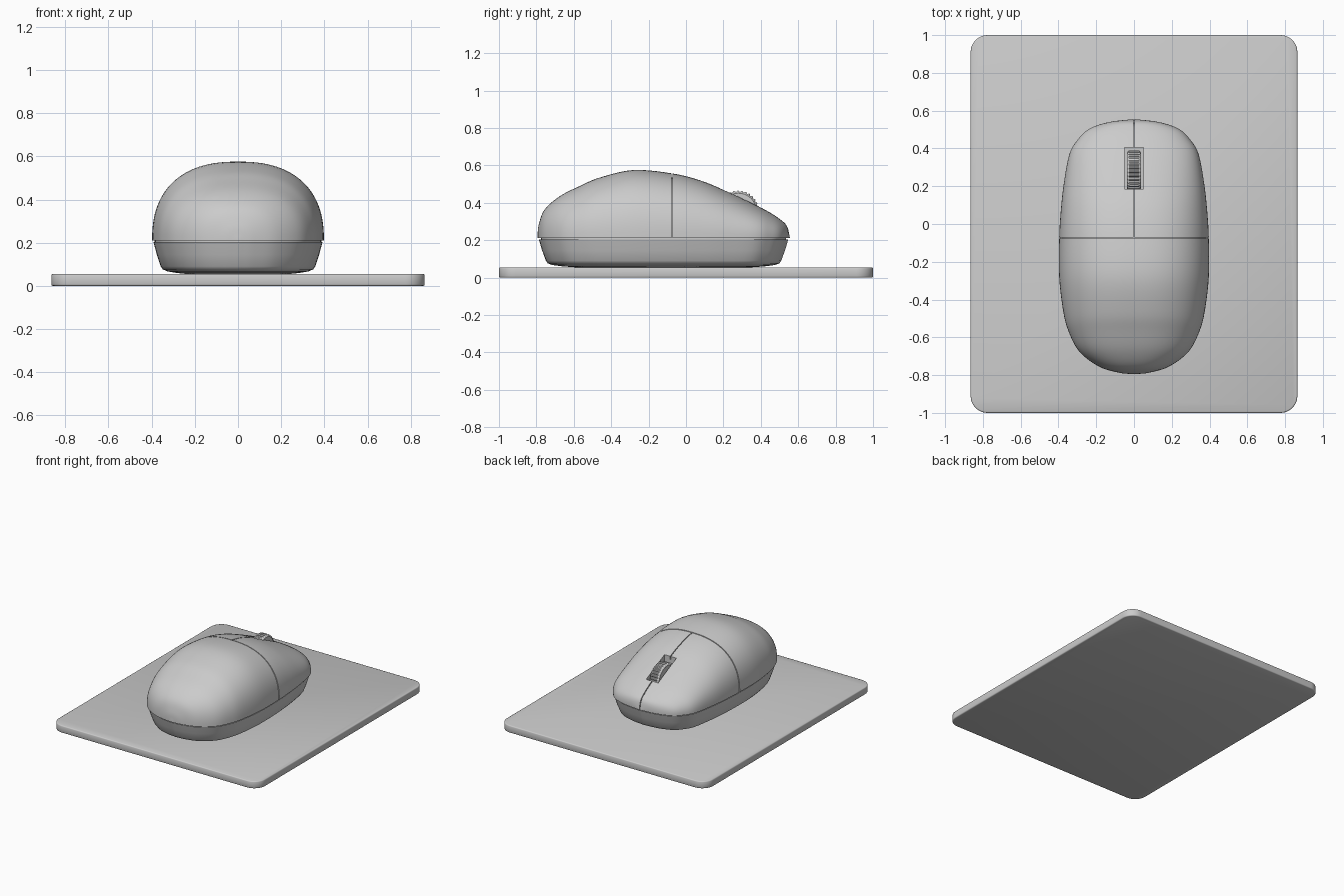
import bpy, bmesh, math
from mathutils import Vector

if "Cube" in bpy.data.objects:
    bpy.data.objects.remove(bpy.data.objects["Cube"], do_unlink=True)

grey = bpy.data.materials.new("light grey plastic")
grey.use_nodes = True
COLOUR = (0.6, 0.6, 0.6, 1)
grey.diffuse_color = COLOUR
grey.node_tree.nodes["Principled BSDF"].inputs["Base Color"].default_value = COLOUR


def make_object(name, bm):
    bmesh.ops.recalc_face_normals(bm, faces=bm.faces[:])
    mesh = bpy.data.meshes.new(name)
    bm.to_mesh(mesh)
    bm.free()
    obj = bpy.data.objects.new(name, mesh)
    bpy.context.collection.objects.link(obj)
    mesh.materials.append(grey)
    return obj


def loft(name, rings):
    """Skin a list of closed rings and cap both ends."""
    bm = bmesh.new()
    rows = [[bm.verts.new(p) for p in ring] for ring in rings]
    count = len(rows[0])
    for a, b in zip(rows, rows[1:]):
        for i in range(count):
            j = (i + 1) % count
            bm.faces.new((a[i], a[j], b[j], b[i]))
    bm.faces.new(rows[0])
    bm.faces.new(rows[-1])
    return make_object(name, bm)


def box(name, low, high):
    bm = bmesh.new()
    bmesh.ops.create_cube(bm, size=1)
    for v in bm.verts:
        v.co = [lo + (c + 0.5) * (hi - lo) for c, lo, hi in zip(v.co, low, high)]
    obj = make_object(name, bm)
    obj.hide_render = True
    return obj


def activate(obj):
    bpy.ops.object.select_all(action='DESELECT')
    obj.select_set(True)
    bpy.context.view_layer.objects.active = obj


def apply_modifier(obj, kind, **settings):
    activate(obj)
    mod = obj.modifiers.new(kind.lower(), kind)
    for key, value in settings.items():
        setattr(mod, key, value)
    bpy.ops.object.modifier_apply(modifier=mod.name)


def smooth(obj, degrees=35):
    activate(obj)
    bpy.ops.object.shade_smooth_by_angle(angle=math.radians(degrees))


# Mouse stations from back to front: y, half width, top height
STATIONS = [Vector(s) for s in (
    (-.795, .004, .216), (-.787, .08, .285), (-.755, .185, .365),
    (-.675, .29, .435), (-.567, .347, .49), (-.46, .375, .535),
    (-.28, .396, .575), (-.075, .396, .557), (.075, .387, .52),
    (.21, .372, .465), (.37, .342, .39), (.45, .295, .347),
    (.505, .235, .31), (.54, .13, .275), (.555, .004, .216))]


def spline(points, steps):
    padded = [2 * points[0] - points[1]] + points + [2 * points[-1] - points[-2]]
    out = []
    for a, b, c, d in zip(padded, padded[1:], padded[2:], padded[3:]):
        for k in range(steps):
            t = k / steps
            out.append(0.5 * (2 * b + (c - a) * t + (2 * a - 5 * b + 4 * c - d) * t * t
                              + (3 * b - a - 3 * c + d) * t ** 3))
    return out + [points[-1]]


profile = spline(STATIONS, 5)
SEAM_Z = 0.211
CENTRE_Y = -0.12


def dome_rings(scale=1.0, floor=SEAM_Z, columns=56, power=2 / 2.4):
    rings = []
    for y, w, h in profile:
        ring = []
        for i in range(columns + 1):
            t = math.pi * i / columns
            c, s = math.cos(t), max(math.sin(t), 0)
            x = math.copysign(abs(c) ** power, c) * w
            z = (h - SEAM_Z) * s ** power
            ring.append((x * scale, CENTRE_Y + (y - CENTRE_Y) * scale, floor + z * scale))
        rings.append(ring)
    return rings


# Upper shell, with an inner core that closes the seams
shell = loft("upper_shell", dome_rings())
core = loft("inner_core", dome_rings(0.97, SEAM_Z - 0.012))

# Seams between palm rest and the two buttons, and the wheel slot
cutters = [
    box("cross_seam_cutter", (-1, -.078, .1), (1, -.071, 1)),
    box("button_seam_cutter", (-.003, -.0745, .1), (.003, 1, 1)),
    box("wheel_slot_cutter", (-.05, .185, .25), (.05, .405, 1)),
]
for cutter in cutters:
    apply_modifier(shell, 'BOOLEAN', operation='DIFFERENCE', solver='EXACT', object=cutter)
apply_modifier(core, 'BOOLEAN', operation='DIFFERENCE', solver='EXACT', object=cutters[-1])
for cutter in cutters:
    bpy.data.objects.remove(cutter, do_unlink=True)
smooth(shell)
smooth(core)

# Lower base: the outline tapered down to the pad
outline = [(w, y) for y, w, h in profile] + [(-w, y) for y, w, h in reversed(profile)]
base_levels = ((.204, .985, .988), (.145, .945, .962), (.09, .90, .932),
               (.076, .875, .917), (.067, .82, .88), (.06, .72, .80), (.055, .6, .7))
base = loft("lower_base", [
    [(x * sx, CENTRE_Y + (y - CENTRE_Y) * sy, z) for x, y in outline]
    for z, sx, sy in base_levels])
smooth(base)

# Scroll wheel with ribs across its rim
TEETH, RADIUS = 32, 0.11
wheel_rings = []
for x, inset in ((-.038, .014), (-.03, .003), (-.024, 0), (.024, 0), (.03, .003), (.038, .014)):
    ring = []
    for i in range(TEETH * 4):
        r = RADIUS - inset - (0.006 if i % 4 > 1 and abs(x) < .035 else 0)
        a = math.tau * i / (TEETH * 4)
        ring.append((x, .28 + r * math.cos(a), .355 + r * math.sin(a)))
    wheel_rings.append(ring)
wheel = loft("scroll_wheel", wheel_rings)
smooth(wheel, 30)

# Mouse pad with rounded corners and softened rims
HALF_X, HALF_Y, CORNER, THICK = .865, 1.0, .09, .055


def pad_ring(z, inset):
    ring = []
    for q, (sx, sy) in enumerate(((1, 1), (-1, 1), (-1, -1), (1, -1))):
        for k in range(11):
            a = math.pi / 2 * (q + k / 10)
            r = CORNER - inset
            ring.append((sx * (HALF_X - CORNER) + r * math.cos(a),
                         sy * (HALF_Y - CORNER) + r * math.sin(a), z))
    return ring


pad = loft("mouse_pad", [pad_ring(z, i) for z, i in (
    (0, .007), (.002, .002), (.007, 0), (THICK - .007, 0), (THICK - .002, .002), (THICK, .007))])
smooth(pad, 50)
